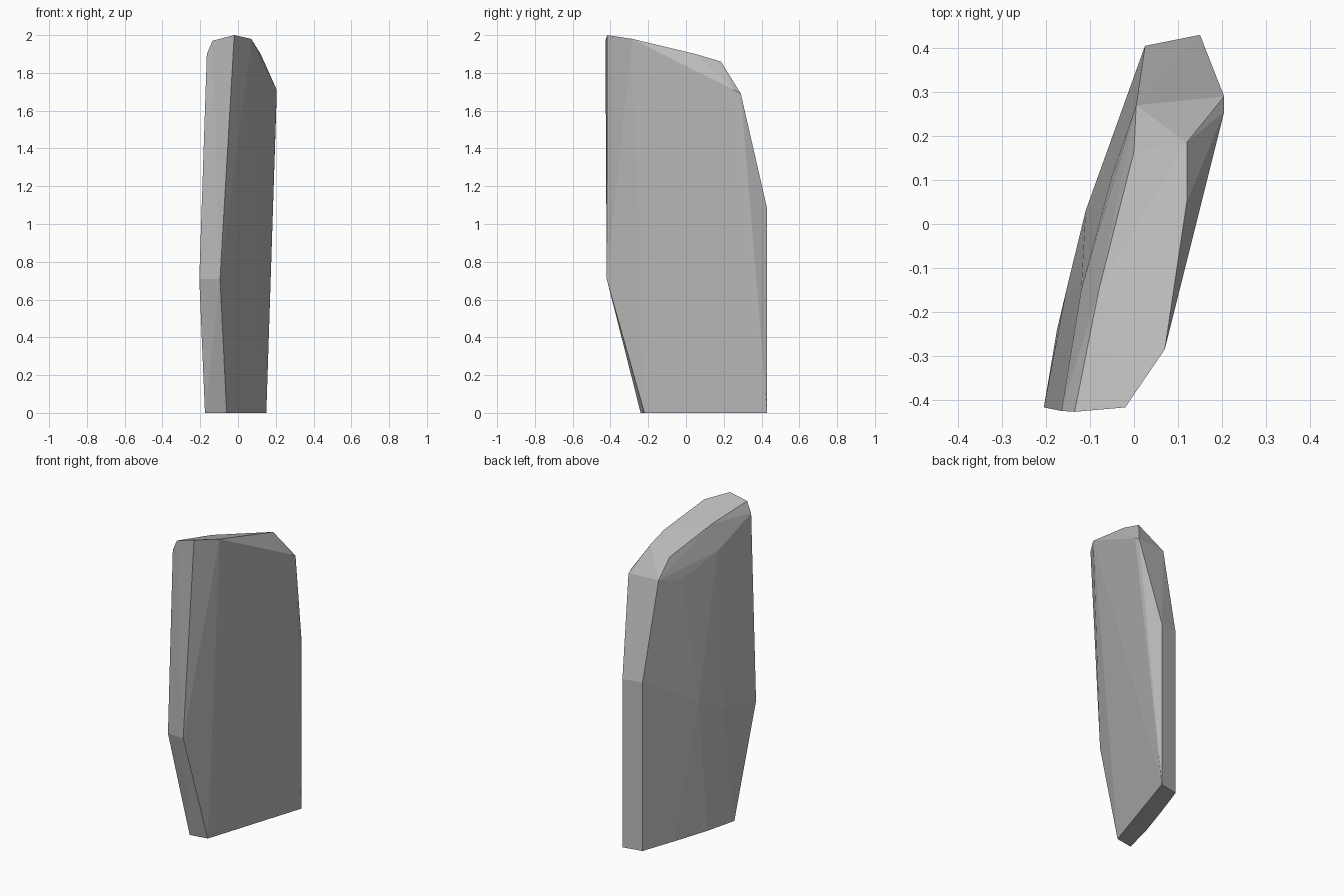
import bpy, bmesh, math

cube = bpy.data.objects.get("Cube")
if cube:
    bpy.data.objects.remove(cube, do_unlink=True)

stone_grey = bpy.data.materials.new("stone_grey")
stone_grey.use_nodes = True
grey = (0.5, 0.5, 0.5, 1)
stone_grey.diffuse_color = grey
stone_grey.node_tree.nodes["Principled BSDF"].inputs["Base Color"].default_value = grey

# Corner points of the slab, grouped by the part of the stone they shape
corners = {
    "base": [(-.175, -.24, 0), (-.06, -.22, 0), (.15, .43, 0), (.025, .405, 0),
             (-.05, .19, 0), (-.125, -.04, 0)],
    "front_edge": [(-.205, -.417, .71), (-.095, -.42, .71), (-.02, -.417, 2),
                   (-.135, -.427, 1.97), (-.165, -.425, 1.9)],
    "back_edge": [(.15, .43, 1.08), (.025, .405, 1.08), (.205, .29, 1.69),
                  (.005, .27, 1.69), (.205, .255, 1.71)],
    "crown": [(.07, -.285, 1.98), (.12, .05, 1.9), (.12, .185, 1.86),
              (0, .165, 1.8), (-.08, -.15, 1.915)],
    "bulging_side": [(-.155, -.155, .75), (-.11, .03, .85), (-.066, .15, .95),
                     (-.05, .11, 1.65), (-.12, -.15, 1.75)],
}

# Wrap the corners in a faceted shell and merge nearly flat facets
bm = bmesh.new()
for group in corners.values():
    for point in group:
        bm.verts.new(point)
hull = bmesh.ops.convex_hull(bm, input=bm.verts)
loose = {v for v in hull["geom_interior"] + hull["geom_unused"]
         if isinstance(v, bmesh.types.BMVert)}
bmesh.ops.delete(bm, geom=list(loose), context="VERTS")
bmesh.ops.dissolve_limit(bm, angle_limit=math.radians(1),
                         verts=bm.verts, edges=bm.edges)
bmesh.ops.recalc_face_normals(bm, faces=bm.faces)

mesh = bpy.data.meshes.new("stone_slab")
bm.to_mesh(mesh)
bm.free()
mesh.materials.append(stone_grey)
stone_slab = bpy.data.objects.new("stone_slab", mesh)
bpy.context.collection.objects.link(stone_slab)
